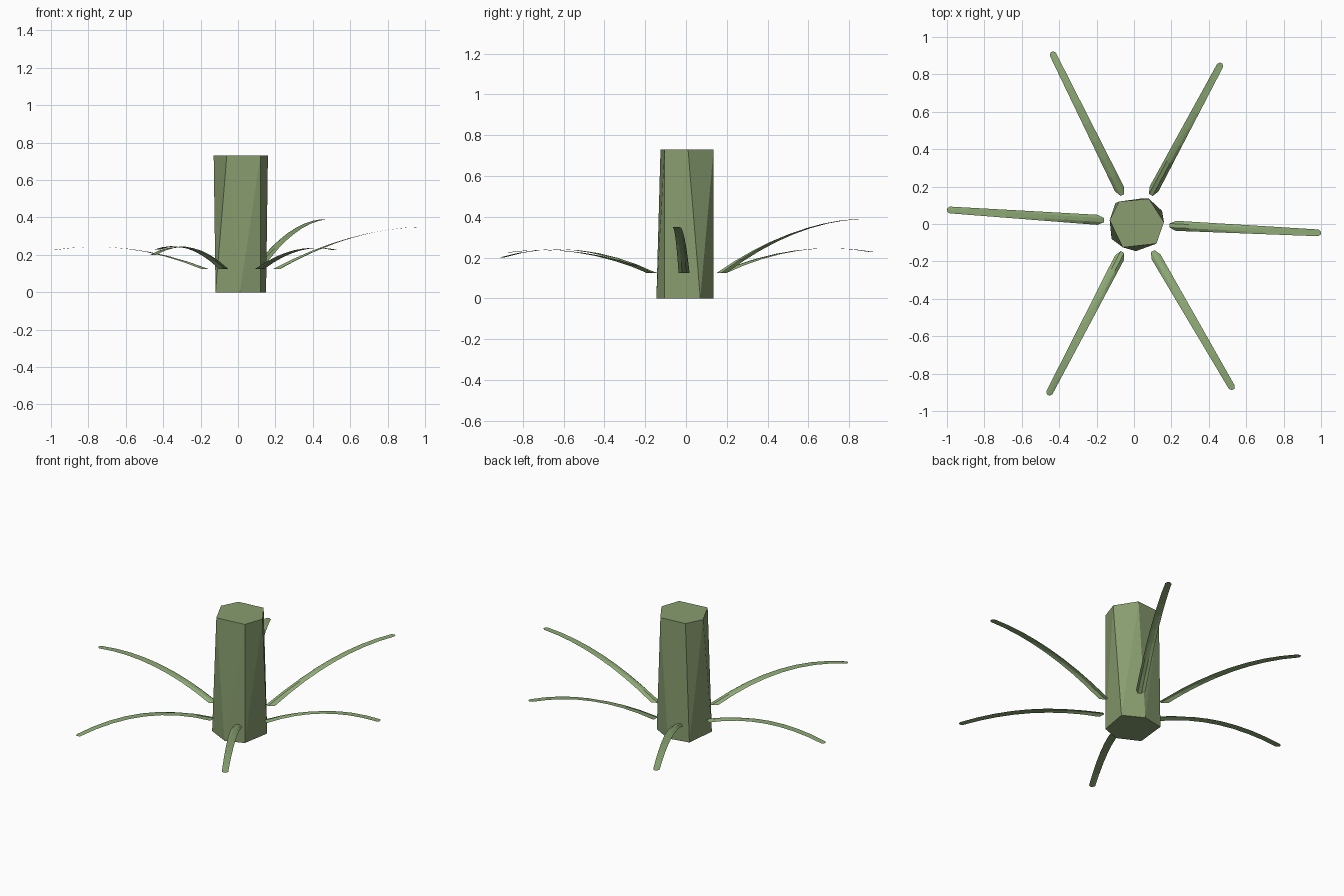
import bpy
from mathutils import Vector

if "Cube" in bpy.data.objects:
    bpy.data.objects.remove(bpy.data.objects["Cube"])


def material(name, rgb):
    m = bpy.data.materials.new(name)
    m.diffuse_color = (*rgb, 1)
    m.use_nodes = True
    m.node_tree.nodes["Principled BSDF"].inputs["Base Color"].default_value = m.diffuse_color
    return m


def mesh_object(name, verts, faces, mat):
    me = bpy.data.meshes.new(name)
    me.from_pydata(verts, [], faces)
    me.materials.append(mat)
    ob = bpy.data.objects.new(name, me)
    bpy.context.collection.objects.link(ob)
    return ob


stem_green = material("stem_green", (0.25, 0.34, 0.16))
leaf_green = material("leaf_green", (0.27, 0.40, 0.18))

# Stem: irregular six-sided prism, twisted between bottom and top
bottom = [(.12, -.105), (.15, .07), (.03, .135), (-.10, .11), (-.12, -.08), (.01, -.145)]
top = [(.12, -.105), (.16, .01), (.08, .135), (-.08, .12), (-.13, .02), (-.06, -.125)]
verts = [(x, y, 0) for x, y in bottom] + [(x, y, .73) for x, y in top]
faces = [tuple(range(5, -1, -1)), tuple(range(6, 12))]
for i in range(6):
    j = (i + 1) % 6
    faces += [(i, j, 6 + j), (i, 6 + j, 6 + i)]
mesh_object("stem", verts, faces, stem_green)


# Leaf: arched thin strip, ridged at the root and flat at the rounded tip
def leaf(name, root, tip, z_mid, z_tip, steps=8):
    z0 = .125
    root, tip = Vector((*root, 0)), Vector((*tip, 0))
    out = (tip - root).normalized()
    side = Vector((-out.y, out.x, 0))
    a = 2 * z0 - 4 * z_mid + 2 * z_tip
    b = z_tip - z0 - a
    verts, faces = [], []
    for k in range(steps + 1):
        t = k / steps
        half = .027 + (.018 - .027) * t
        setback = .035 + (-.014 - .035) * t
        for s in (-1, -.4, .4, 1):
            p = root.lerp(tip, t) + side * half * s
            if abs(s) == 1:
                p += out * setback
            p.z = z0 + b * t + a * t * t
            verts.append(p)
    for k in range(steps):
        for c in range(3):
            i = 4 * k + c
            faces.append((i, i + 4, i + 5, i + 1))
    mesh_object(name, verts, faces, leaf_green)


leaf("leaf_right", (.19, -.008), (1.0, -.048), .29, .35)
leaf("leaf_back_right", (.09, .155), (.467, .86), .315, .39)
leaf("leaf_back_left", (-.062, .155), (-.44, .92), .235, .228)
leaf("leaf_left", (-.16, .02), (-1.0, .076), .232, .225)
leaf("leaf_front_left", (-.062, -.15), (-.459, -.915), .237, .20)
leaf("leaf_front_right", (.1, -.145), (.53, -.885), .225, .225)
